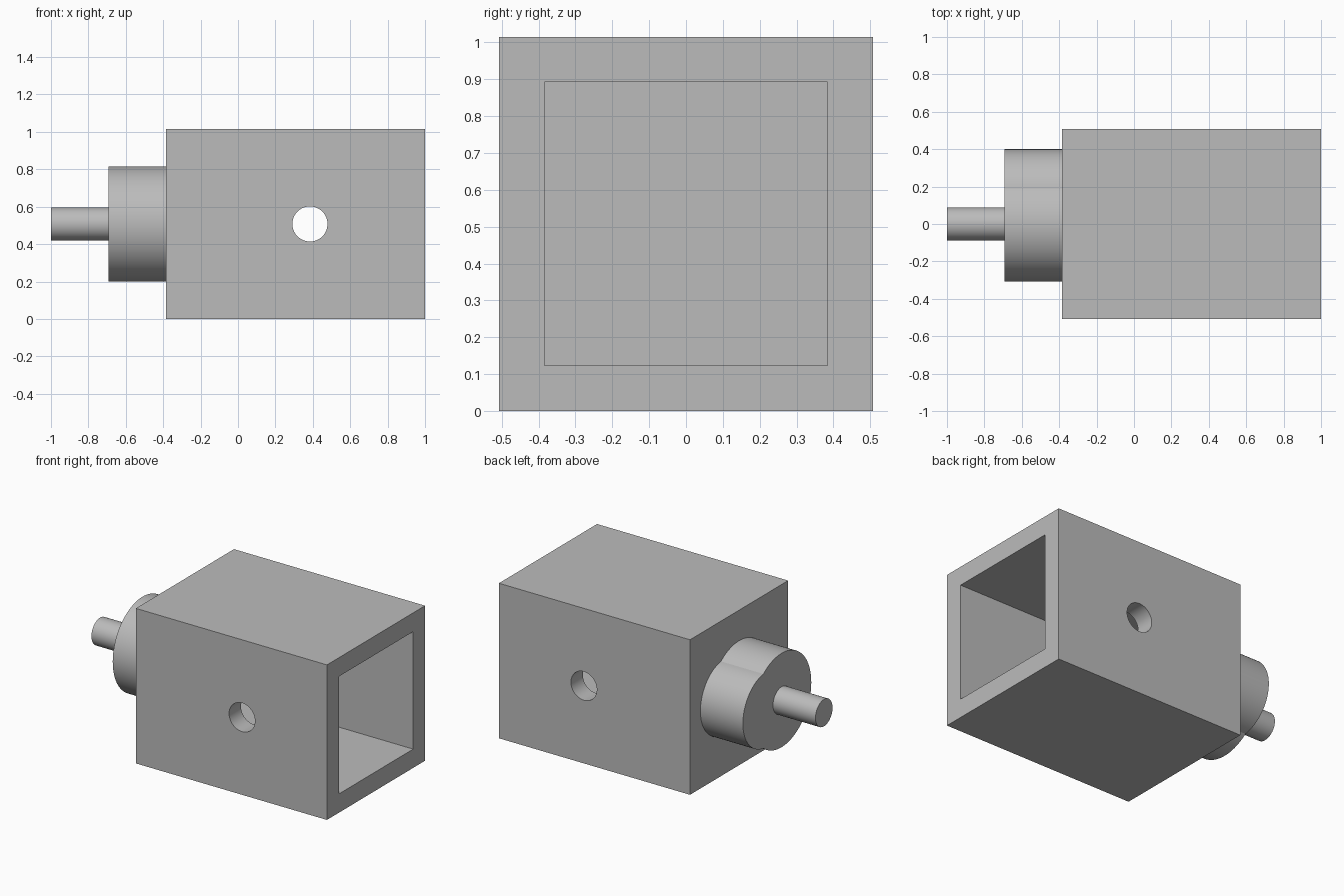
import bpy, bmesh, math

if "Cube" in bpy.data.objects:
    bpy.data.objects.remove(bpy.data.objects["Cube"])

U = 2 / 130            # one design unit; the model is 130 units long
CZ = 33                # height of the main axis

# Mid-grey finish shared by all parts
grey = bpy.data.materials.new("mid_grey")
grey.diffuse_color = (0.5, 0.5, 0.5, 1)
grey.use_nodes = True
grey.node_tree.nodes["Principled BSDF"].inputs["Base Color"].default_value = grey.diffuse_color


def box(name, x0, x1, half):
    bpy.ops.mesh.primitive_cube_add(size=1, location=((x0 + x1) / 2 * U, 0, CZ * U))
    ob = bpy.context.object
    ob.name = name
    ob.scale = ((x1 - x0) * U, 2 * half * U, 2 * half * U)
    bpy.ops.object.transform_apply(location=True, rotation=True, scale=True)
    return ob


def prism(name, outline, x0, x1):
    """Extrude a (y, z) outline along x, with z measured from the main axis."""
    bm = bmesh.new()
    face = bm.faces.new([bm.verts.new((x0 * U, y * U, (z + CZ) * U)) for y, z in outline])
    ext = bmesh.ops.extrude_face_region(bm, geom=[face])
    verts = [g for g in ext["geom"] if isinstance(g, bmesh.types.BMVert)]
    bmesh.ops.translate(bm, verts=verts, vec=((x1 - x0) * U, 0, 0))
    bmesh.ops.recalc_face_normals(bm, faces=bm.faces)
    mesh = bpy.data.meshes.new(name)
    bm.to_mesh(mesh)
    bm.free()
    ob = bpy.data.objects.new(name, mesh)
    bpy.context.collection.objects.link(ob)
    return ob


def arc(cy, r, a0, a1, n):
    return [(cy + r * math.cos(a0 + (a1 - a0) * i / n),
             r * math.sin(a0 + (a1 - a0) * i / n)) for i in range(n)]


def cut(ob, cutter):
    mod = ob.modifiers.new("cut", "BOOLEAN")
    mod.operation = "DIFFERENCE"
    mod.solver = "EXACT"
    mod.object = cutter
    bpy.context.view_layer.objects.active = ob
    bpy.ops.object.modifier_apply(modifier=mod.name)
    bpy.data.objects.remove(cutter)


def finish(ob):
    ob.data.materials.clear()
    ob.data.materials.append(grey)
    bpy.ops.object.select_all(action="DESELECT")
    ob.select_set(True)
    bpy.context.view_layer.objects.active = ob
    bpy.ops.object.shade_smooth_by_angle(angle=math.radians(20))


# Square housing, hollow from the +x end, with a cross hole through both sides
housing = box("housing", -25, 65, 33)
cut(housing, box("cavity_cutter", -15, 75, 25))
bpy.ops.mesh.primitive_cylinder_add(vertices=64, radius=6.1 * U, depth=2,
                                    location=(25 * U, 0, CZ * U),
                                    rotation=(math.pi / 2, 0, 0))
cut(housing, bpy.context.object)
finish(housing)

# Boss: a large disc joined with a smaller disc offset towards +y
R, r, off = 20, 16, 10
y_meet = (R * R - r * r + off * off) / (2 * off)
z_meet = math.sqrt(R * R - y_meet * y_meet)
a_big = math.atan2(z_meet, y_meet)
a_small = math.atan2(z_meet, y_meet - off)
outline = (arc(0, R, a_big, 2 * math.pi - a_big, 72)
           + arc(off, r, -a_small, a_small, 48))
finish(prism("boss", outline, -45, -25))

# Shaft
finish(prism("shaft", arc(0, 5.75, 0, 2 * math.pi, 64), -65, -45))
